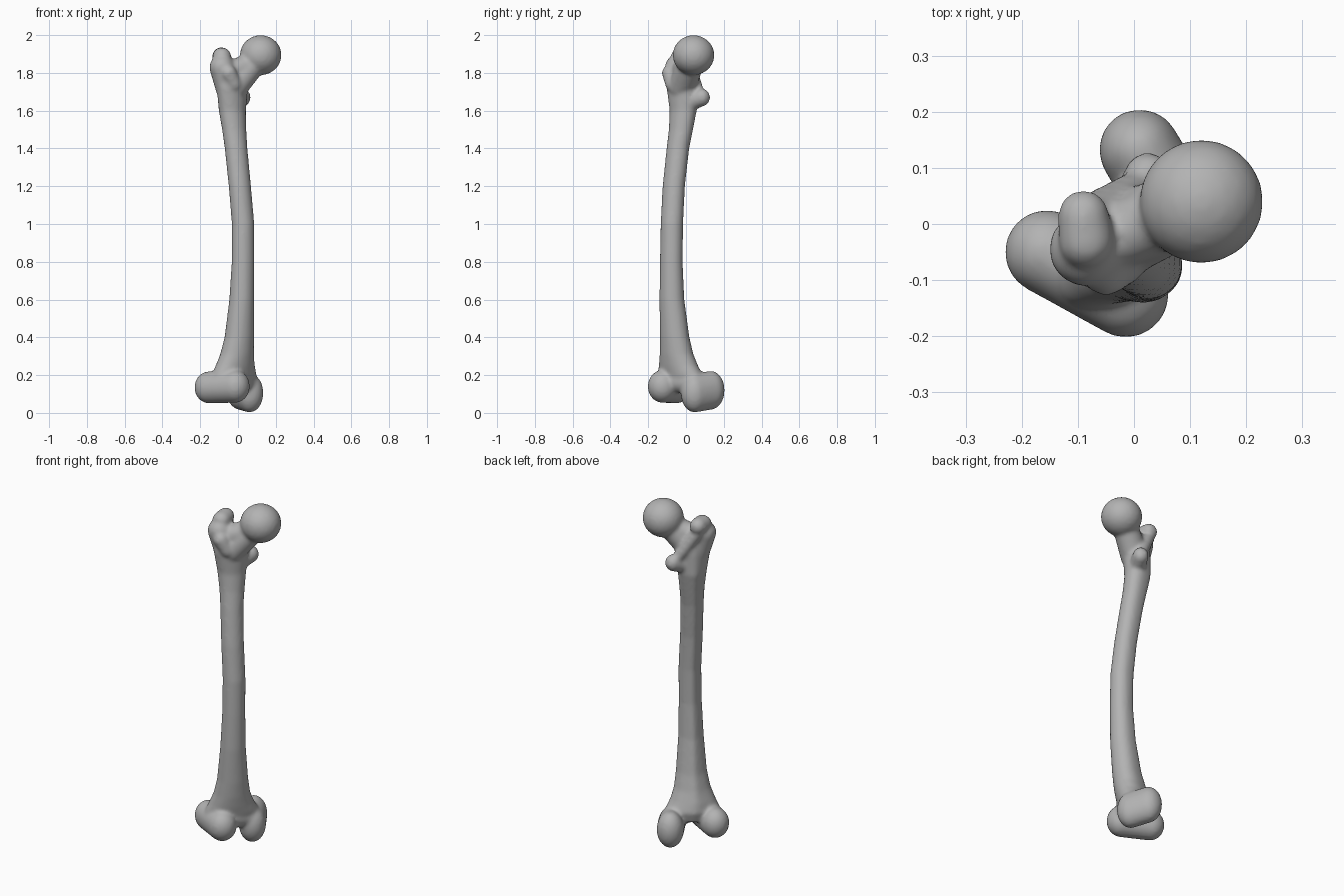
import bpy, bmesh, math
from mathutils import Matrix, Vector

if "Cube" in bpy.data.objects:
    bpy.data.objects.remove(bpy.data.objects["Cube"])

bone_grey = bpy.data.materials.new("bone grey")
bone_grey.use_nodes = True
colour = (0.45, 0.45, 0.45, 1)
bone_grey.diffuse_color = colour
bone_grey.node_tree.nodes["Principled BSDF"].inputs["Base Color"].default_value = colour

bm = bmesh.new()
# The bone is turned 45 degrees: across runs between the knuckles, back is the rear side
ACROSS = Vector((1, 1, 0)).normalized()
BACK = Vector((-1, 1, 0)).normalized()


def limb(start, end, r1, r2, tall=1.0, steps=10):
    """Rounded bar from start to end, made of overlapping balls."""
    start, end = Vector(start), Vector(end)
    for i in range(steps):
        t = i / max(steps - 1, 1)
        r = r1 + (r2 - r1) * t
        m = Matrix.Translation(start.lerp(end, t)) @ Matrix.Diagonal((r, r, r * tall, 1))
        bmesh.ops.create_icosphere(bm, subdivisions=3, radius=1, matrix=m)


def loft(sections, sides=32):
    """Closed tube through (z, x, y, half width across, half depth) sections."""
    rings = []
    for z, x, y, ru, rv in sections:
        ring = []
        for i in range(sides):
            a = math.tau * i / sides
            # raised ridge down the rear
            ridge = 1 + 0.16 * max(0, math.sin(a)) ** 12
            p = Vector((x, y, z)) + ACROSS * ru * math.cos(a) + BACK * rv * ridge * math.sin(a)
            ring.append(bm.verts.new(p))
        rings.append(ring)
    for low, high in zip(rings, rings[1:]):
        for i in range(sides):
            j = (i + 1) % sides
            bm.faces.new((low[i], low[j], high[j], high[i]))
    bm.faces.new(rings[0][::-1])
    bm.faces.new(rings[-1])


# Shaft, bowed forward and flaring at both ends
loft([
    (0.14, -0.02, -0.03, 0.12, 0.07),
    (0.20, -0.02, -0.03, 0.145, 0.085),
    (0.25, -0.015, -0.04, 0.12, 0.085),
    (0.31, -0.005, -0.05, 0.098, 0.08),
    (0.40, 0.007, -0.06, 0.083, 0.073),
    (0.60, 0.02, -0.075, 0.068, 0.064),
    (0.80, 0.027, -0.078, 0.062, 0.058),
    (1.00, 0.027, -0.075, 0.061, 0.058),
    (1.20, 0.01, -0.065, 0.061, 0.057),
    (1.40, -0.01, -0.043, 0.062, 0.058),
    (1.50, -0.02, -0.027, 0.068, 0.06),
    (1.60, -0.03, -0.015, 0.078, 0.065),
    (1.72, -0.03, -0.02, 0.095, 0.068),
    (1.80, -0.035, -0.02, 0.095, 0.06),
])

# Ball head and neck
limb((0.12, 0.04, 1.894), (0.12, 0.04, 1.894), 0.111, 0.111, 0.96, 1)
limb((0.09, 0.03, 1.86), (-0.02, -0.02, 1.73), 0.068, 0.075)
limb((0.05, 0.01, 1.84), (-0.05, -0.03, 1.80), 0.06, 0.06)

# Large outer knob with its raised hooked tip
limb((-0.085, -0.045, 1.83), (-0.06, -0.035, 1.72), 0.067, 0.06)
limb((-0.05, -0.085, 1.80), (-0.02, -0.07, 1.74), 0.043, 0.04)
limb((-0.085, -0.03, 1.885), (-0.09, 0.015, 1.89), 0.05, 0.046)

# Small inner knob and the crest joining it to the large one
limb((0.025, 0.085, 1.67), (0.0, 0.03, 1.65), 0.043, 0.045, 1.1)
limb((0.01, 0.07, 1.69), (-0.085, 0.015, 1.85), 0.03, 0.036)

# Two knuckles at the lower end and the saddle between them
limb((-0.155, -0.05, 0.135), (-0.015, -0.125, 0.14), 0.076, 0.078, 1.12)
limb((0.01, 0.132, 0.12), (0.062, 0.045, 0.105), 0.073, 0.073, 1.42)
limb((-0.02, -0.08, 0.17), (0.045, 0.03, 0.16), 0.062, 0.062)

mesh = bpy.data.meshes.new("thigh_bone")
bm.to_mesh(mesh)
bm.free()
mesh.materials.append(bone_grey)
bone = bpy.data.objects.new("thigh_bone", mesh)
bpy.context.collection.objects.link(bone)

# Fuse the parts into one skin and soften the joins
fuse = bone.modifiers.new("fuse", "REMESH")
fuse.mode = "VOXEL"
fuse.voxel_size = 0.009
fuse.use_smooth_shade = True
soften = bone.modifiers.new("soften", "SMOOTH")
soften.factor = 0.5
soften.iterations = 10
